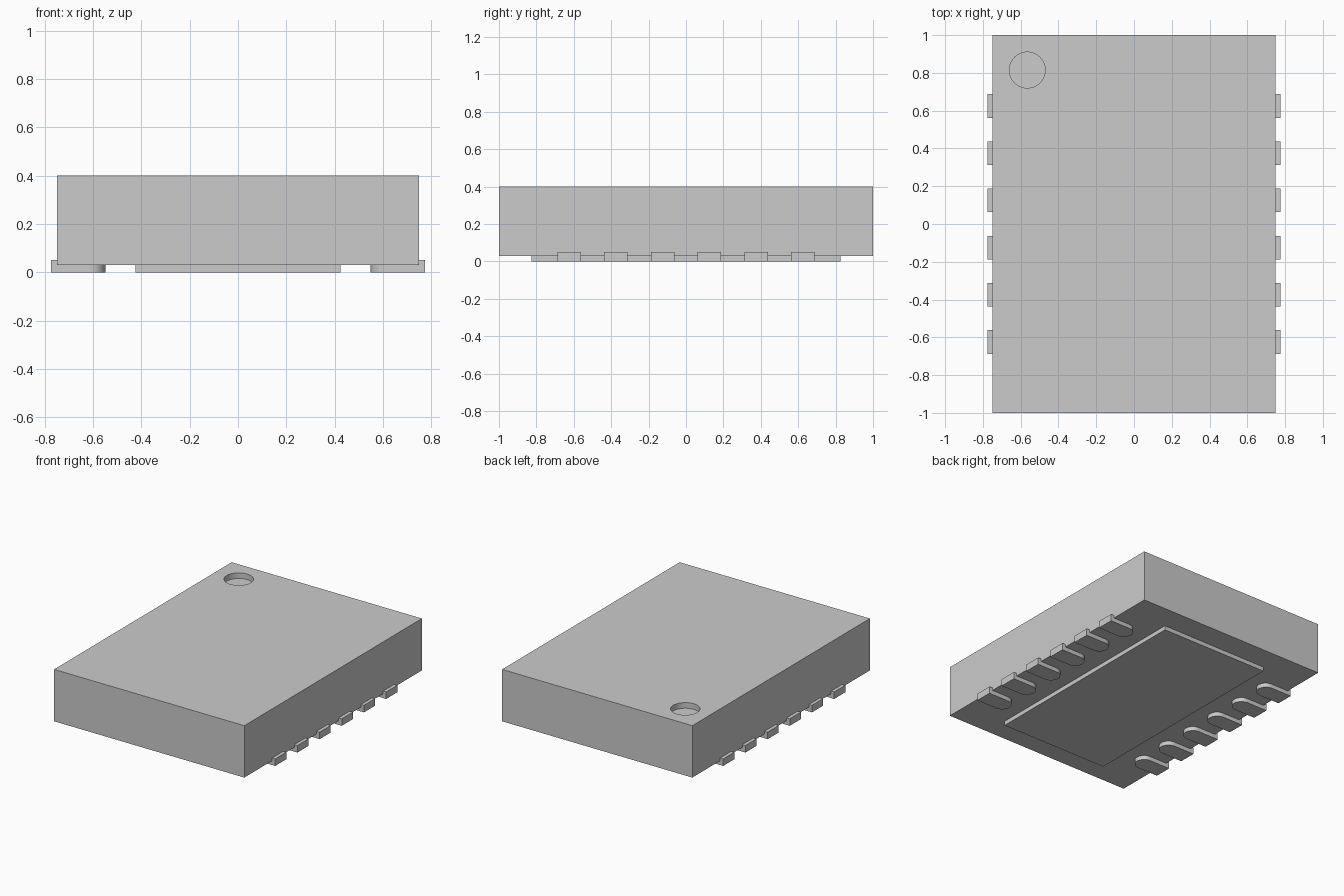
import bpy
import bmesh
from math import cos, sin, pi

cube = bpy.data.objects.get("Cube")
if cube:
    bpy.data.objects.remove(cube, do_unlink=True)

# Single flat colour
grey = bpy.data.materials.new("light_grey")
grey.use_nodes = True
colour = (0.6, 0.6, 0.6, 1)
grey.diffuse_color = colour
grey.node_tree.nodes["Principled BSDF"].inputs["Base Color"].default_value = colour


def prism(name, outline, z0, z1):
    """Extrude a closed xy outline from z0 up to z1."""
    bm = bmesh.new()
    base = bm.faces.new([bm.verts.new((x, y, z0)) for x, y in outline])
    top = bmesh.ops.extrude_face_region(bm, geom=[base])["geom"]
    verts = [v for v in top if isinstance(v, bmesh.types.BMVert)]
    bmesh.ops.translate(bm, verts=verts, vec=(0, 0, z1 - z0))
    bmesh.ops.recalc_face_normals(bm, faces=bm.faces)
    mesh = bpy.data.meshes.new(name)
    bm.to_mesh(mesh)
    bm.free()
    mesh.materials.append(grey)
    obj = bpy.data.objects.new(name, mesh)
    bpy.context.collection.objects.link(obj)
    return obj


def rectangle(hx, hy):
    return [(-hx, -hy), (hx, -hy), (hx, hy), (-hx, hy)]


def arc(cx, cy, r, start, end, steps):
    angles = [start + (end - start) * i / steps for i in range(steps + 1)]
    return [(cx + r * cos(a), cy + r * sin(a)) for a in angles]


def smooth(obj):
    bpy.ops.object.select_all(action="DESELECT")
    obj.select_set(True)
    bpy.context.view_layer.objects.active = obj
    bpy.ops.object.shade_smooth_by_angle(angle=pi / 6)


# Package body with a round marker recess in its top
body = prism("package_body", rectangle(0.75, 1), 0.03, 0.4)
cutter = prism("marker_cutter", arc(-0.565, 0.815, 0.095, 0, 2 * pi, 48)[:-1], 0.36, 0.5)
cutter.hide_render = True
cut = body.modifiers.new("marker_recess", "BOOLEAN")
cut.operation = "DIFFERENCE"
cut.solver = "EXACT"
cut.object = cutter
bpy.context.view_layer.objects.active = body
bpy.ops.object.modifier_apply(modifier=cut.name)
bpy.data.objects.remove(cutter, do_unlink=True)
smooth(body)

# Large pad under the body
prism("thermal_pad", rectangle(0.425, 0.825), 0, 0.03)

# Two rows of contact pads with rounded inner ends
HALF_WIDTH, INNER, OUTER = 0.0625, 0.55, 0.775
for side, label in ((1, "left"), (-1, "right")):
    for i in range(6):
        y = -0.625 + 0.25 * i
        outline = [(OUTER, y - HALF_WIDTH), (OUTER, y + HALF_WIDTH)]
        outline += arc(INNER + HALF_WIDTH, y, HALF_WIDTH, pi / 2, 3 * pi / 2, 20)
        outline = [(side * px, py) for px, py in outline]
        smooth(prism(f"{label}_contact_{i + 1}", outline, 0, 0.05))
